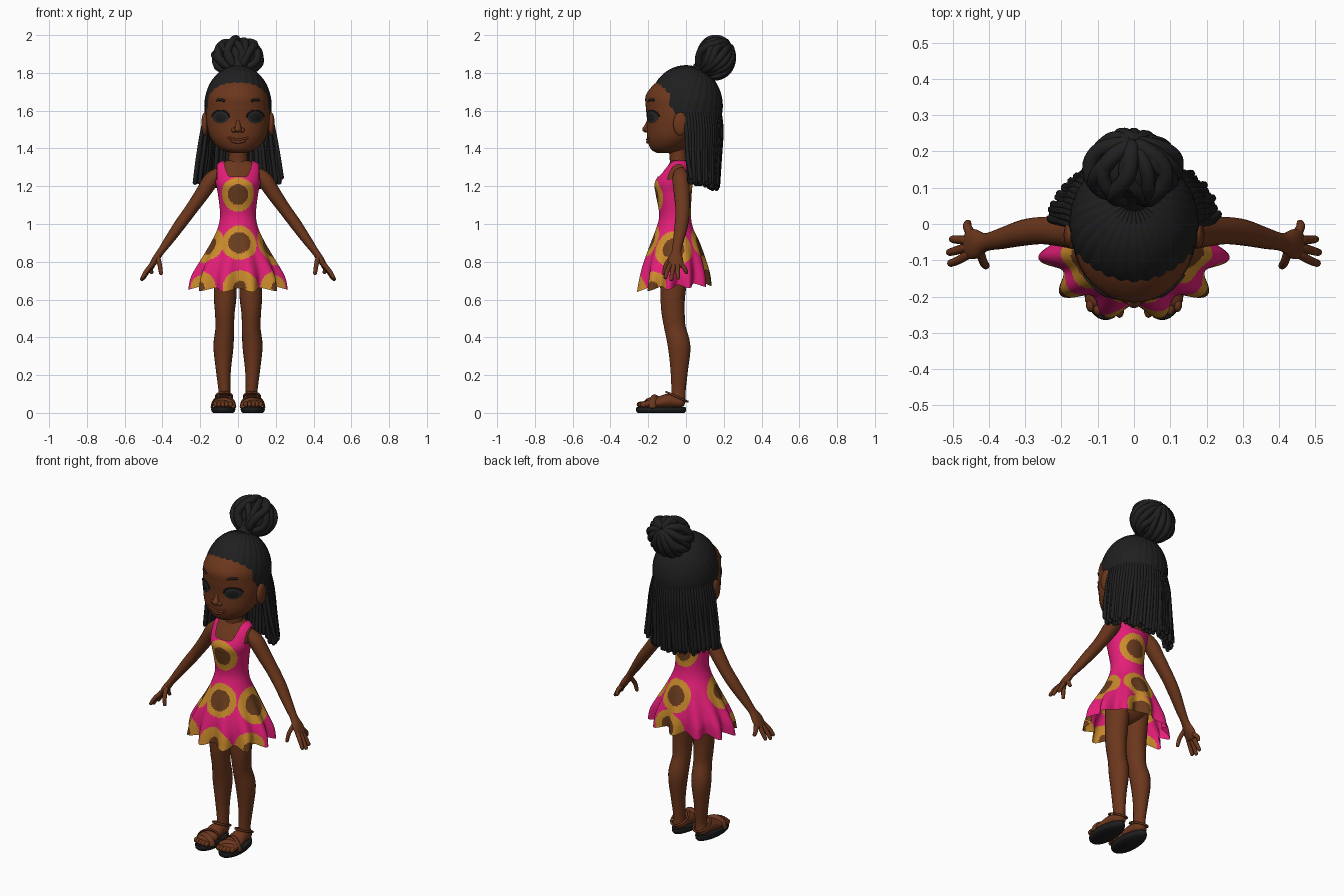
import bpy, bmesh, random
from math import sin, cos, pi, sqrt, radians
from mathutils import Vector, Matrix

random.seed(4)
if "Cube" in bpy.data.objects:
    bpy.data.objects.remove(bpy.data.objects["Cube"])


def material(name, rgb):
    m = bpy.data.materials.new(name)
    m.use_nodes = True
    m.diffuse_color = (*rgb, 1)
    bsdf = m.node_tree.nodes["Principled BSDF"]
    bsdf.inputs["Base Color"].default_value = (*rgb, 1)
    bsdf.inputs["Roughness"].default_value = 0.8
    return m


SKIN = material("brown skin", (0.15, 0.038, 0.012))
HAIR = material("black hair", (0.014, 0.014, 0.015))
PINK = material("hot pink", (0.78, 0.013, 0.19))
GOLD = material("golden yellow", (0.6, 0.26, 0.025))
DISC = material("flower brown", (0.14, 0.045, 0.012))
EYE = material("dark grey eye", (0.024, 0.022, 0.022))
LIP = material("lip brown", (0.15, 0.033, 0.013))
STRAP = material("sandal brown", (0.14, 0.038, 0.014))
SOLE = material("sole black", (0.012, 0.012, 0.013))


def finish(name, bm, *mats, angle=60):
    bmesh.ops.recalc_face_normals(bm, faces=bm.faces)
    me = bpy.data.meshes.new(name)
    bm.to_mesh(me)
    bm.free()
    for m in mats:
        me.materials.append(m)
    ob = bpy.data.objects.new(name, me)
    bpy.context.collection.objects.link(ob)
    bpy.ops.object.select_all(action='DESELECT')
    ob.select_set(True)
    bpy.context.view_layer.objects.active = ob
    bpy.ops.object.shade_smooth_by_angle(angle=radians(angle))


def spline(rows, n):
    """Catmull-Rom through rows of numbers."""
    rows = [Vector(r) for r in rows]
    out = []
    for i in range(len(rows) - 1):
        a, b, c, d = rows[max(i - 1, 0)], rows[i], rows[i + 1], rows[min(i + 2, len(rows) - 1)]
        for k in range(n):
            t = k / n
            out.append(b + (c - a) * (t / 2) + (a * 2 - b * 5 + c * 4 - d) * (t * t / 2)
                       + (b * 3 - a - c * 3 + d) * (t ** 3 / 2))
    return out + [rows[-1]]


def skin_rings(bm, rings, caps=True):
    vs = [[bm.verts.new(p) for p in r] for r in rings]
    n = len(vs[0])
    for r, q in zip(vs, vs[1:]):
        for i in range(n):
            bm.faces.new((r[i], r[(i + 1) % n], q[(i + 1) % n], q[i]))
    if caps:
        bm.faces.new(vs[0])
        bm.faces.new(vs[-1])


def tube(bm, rows, seg=10, n=4):
    """Round-ended tube; rows are x, y, z, width radius, depth radius."""
    rows = spline(rows, n)
    pts = [Vector(r[:3]) for r in rows]
    u, rings = None, []
    for i, p in enumerate(pts):
        t = (pts[min(i + 1, len(pts) - 1)] - pts[max(i - 1, 0)]).normalized()
        if u is None:
            u = t.cross(Vector((0, 1, 0)))
            u = Vector((1, 0, 0)) if u.length < 0.2 else u
        u = (u - t * u.dot(t)).normalized()
        v = u.cross(t)
        steps = [(0, 1)]
        if i == 0:
            steps = [(-0.9, 0.4), (-0.6, 0.8), (0, 1)]
        elif i == len(pts) - 1:
            steps = [(0, 1), (0.6, 0.8), (0.9, 0.4)]
        for off, k in steps:
            c = p + t * off * min(rows[i][3], rows[i][4])
            rings.append([c + u * (cos(2 * pi * j / seg) * rows[i][3] * k)
                          + v * (sin(2 * pi * j / seg) * rows[i][4] * k) for j in range(seg)])
    skin_rings(bm, rings)


def ellipsoid(bm, centre, radii, u=24, v=14):
    m = Matrix.Translation(centre) @ Matrix.Diagonal((*radii, 1))
    bmesh.ops.create_uvsphere(bm, u_segments=u, v_segments=v, radius=1, matrix=m)


def oval(row, a):
    """Point on a horizontal oval; row is z, half width, front y, back y."""
    z, rx, yf, yb = row
    return Vector((rx * cos(a), (yf + yb) / 2 + (yb - yf) / 2 * sin(a), z))


def loft(bm, rows, seg=48, n=5):
    skin_rings(bm, [[oval(r, 2 * pi * j / seg) for j in range(seg)] for r in spline(rows, n)])


# Head with nose and ears
HEAD = [(1.375, .03, -.15, -.06), (1.39, .08, -.18, -.02), (1.42, .12, -.197, .03),
        (1.47, .152, -.207, .08), (1.55, .167, -.206, .11), (1.62, .166, -.213, .13),
        (1.68, .158, -.213, .13), (1.735, .13, -.174, .11), (1.77, .1, -.125, .09), (1.81, .04, -.05, .04)]
bm = bmesh.new()
loft(bm, HEAD)
tube(bm, [(0, -.196, 1.545, .011, .012), (0, -.204, 1.52, .014, .015), (0, -.214, 1.502, .02, .018)], 14)
for s in (1, -1):
    ellipsoid(bm, (s * .02, -.205, 1.497), (.016, .014, .013))
    ellipsoid(bm, (s * .176, -.03, 1.53), (.018, .038, .062))
finish("head", bm, SKIN)


def face_y(x, z):
    for a, b in zip(HEAD, HEAD[1:]):
        if a[0] <= z <= b[0]:
            _, rx, yf, yb = Vector(a).lerp(Vector(b), (z - a[0]) / (b[0] - a[0]))
            return (yf + yb) / 2 - (yb - yf) / 2 * sqrt(max(0, 1 - (x / rx) ** 2))


def face_line(name, pts, r, mat, lift=.003):
    bm = bmesh.new()
    tube(bm, [(x, face_y(x, z) - lift, z, r, r) for x, z in pts], 8)
    finish(name, bm, mat)


# Eyes, lashes and brows lie on the face surface
for s, side in ((1, "left"), (-1, "right")):
    for part, size, lift, mat in (("eye", 1, .004, EYE), ("pupil", .65, .007, SOLE)):
        bm = bmesh.new()
        rings = []
        for k in (1, .75, .5, .25, .05):
            ring = []
            for j in range(28):
                x = s * .092 + .043 * size * k * cos(2 * pi * j / 28)
                z = 1.566 + .033 * size * k * sin(2 * pi * j / 28)
                ring.append((x, face_y(x, z) - lift - .004 * (1 - k * k), z))
            rings.append(ring)
        skin_rings(bm, rings)
        finish(f"{side}_{part}", bm, mat)
    arc = [(s * (.092 - .045 * cos(a)), 1.568 + .033 * sin(a)) for a in (0, .6, 1.2, 1.8, 2.4, 3)]
    face_line(f"{side}_lash", arc, .004, HAIR)
    face_line(f"{side}_brow", [(s * .074, 1.653), (s * .092, 1.659), (s * .11, 1.656)], .007, HAIR)
face_line("upper_lip", [(-.05, 1.456), (-.025, 1.449), (0, 1.447), (.025, 1.449), (.05, 1.456)], .006, LIP)
face_line("lower_lip", [(-.03, 1.44), (0, 1.434), (.03, 1.44)], .009, LIP)

# Combed hair cap: grooves run to the bun, cut along the hairline
bm = bmesh.new()
bmesh.ops.create_uvsphere(bm, u_segments=168, v_segments=40, radius=1)
to_bun = Vector((0, 0, 1)).rotation_difference(Vector((0, .35, .94))).to_matrix()
for v in bm.verts:
    a = Vector((v.co.x, v.co.y)).angle_signed(Vector((1, 0)), 0)
    p = to_bun @ (v.co * (.99 + .014 * abs(cos(14 * a))))
    v.co = (p.x * .178, p.y * .194, 1.625 + p.z * .215)
bmesh.ops.bisect_plane(bm, geom=bm.verts[:] + bm.edges[:] + bm.faces[:], plane_co=(0, -.175, 1.72),
                       plane_no=(0, 1.45, 1), clear_inner=True)
finish("hair_cap", bm, HAIR)

# Bun of loose looped strands
bm = bmesh.new()
ellipsoid(bm, (0, .155, 1.88), (.108, .085, .092))
tube(bm, [(0, .05, 1.79, .05, .04), (0, .085, 1.835, .045, .04), (0, .12, 1.87, .06, .05)], 16)
axis = Vector((0, -.75, -.66)).normalized()
e1 = Vector((1, 0, 0))
e2 = axis.cross(e1)
for i in range(18):
    phi = 2 * pi * (i + .5) / 18
    size, twist = random.uniform(.95, 1.04), random.uniform(-.35, .35)
    r = random.uniform(.018, .024)
    loop = []
    for k in range(8):
        t = .2 + 2.75 * k / 7
        f = phi + twist * sin(2 * t)
        p = (axis * cos(t) + (e1 * cos(f) + e2 * sin(f)) * sin(t)) * size
        loop.append((p.x * .12, .155 + p.y * .088, 1.879 + p.z * .097, r, r))
    tube(bm, loop, 10, 3)
finish("hair_bun", bm, HAIR)

# Hanging locs around the back of the head
bm = bmesh.new()
for count, inset in ((38, 0), (30, .022)):
    for i in range(count):
        a = -.04 + (pi + .08) * i / (count - 1)
        c, d, j = cos(a), sin(a), random.uniform(-.008, .008)
        r = .0115
        tube(bm, [((.16 - inset) * c, (.175 - inset) * d, 1.61, r, r),
                  ((.188 - inset) * c, .01 + (.178 - inset) * d, 1.5, r, r),
                  ((.206 - inset) * c + j, .015 + (.165 - inset) * d, 1.36, r, r),
                  ((.224 - inset) * c + j, .025 + (.145 - inset) * d + j, 1.2 + 2 * j + .03 * c * c, r, r)], 7, 4)
finish("hanging_locs", bm, HAIR)

# Neck, chest and hips
CHEST = [(1.06, .087, -.13, .02), (1.15, .099, -.152, .022), (1.21, .111, -.158, .027),
         (1.27, .116, -.125, .03), (1.31, .105, -.095, .02), (1.335, .06, -.08, .012)]
bm = bmesh.new()
loft(bm, CHEST)
tube(bm, [(0, -.035, 1.26, .065, .05), (0, -.04, 1.34, .05, .046), (0, -.045, 1.43, .052, .05)], 20)
ellipsoid(bm, (0, -.06, .79), (.13, .1, .1))
finish("body", bm, SKIN)

# Flared dress with flowers assigned by distance
DRESS = [(.65, .24, -.245, .115), (.72, .232, -.238, .113), (.8, .195, -.222, .098), (.9, .142, -.188, .07),
         (.98, .107, -.157, .037), (1.05, .095, -.142, .026)]
DRESS += [(z + .006, rx + .007, yf - .008, yb + .008) for z, rx, yf, yb in CHEST[1:]]


def dress_point(row, a):
    p = oval(row, a)
    k = max(0, min(1, (.98 - row[0]) / .33)) ** 1.3
    wave = -cos(11 * (a + pi / 2))
    lift = k * (.015 * (1 + sin(a)) - .01 * wave)
    return Vector((p.x * (1 + .11 * k * wave), -.06 + (p.y + .06) * (1 + .12 * k * wave), p.z + lift))


# Each flower: compass angle, height, ring radius, disc radius
rows = spline(DRESS, 12)
flowers = [(270, 1.155, .092, .055), (85, 1.13, .092, .055), (273, .9, .096, .06), (83, .88, .096, .058),
           (199, .875, .096, .048), (357, .87, .104, .06), (273, .635, .096, .04),
           (80, .675, .092, .055), (217, .665, .09, .035), (323, .665, .09, .035)]
centres = [(dress_point(min(rows, key=lambda r: abs(r[0] - z)), radians(a)), ring, disc)
           for a, z, ring, disc in flowers]
bm = bmesh.new()
skin_rings(bm, [[dress_point(r, 2 * pi * j / 264) for j in range(264)] for r in rows], caps=False)
gone = []
for f in bm.faces:
    c = f.calc_center_median()
    for q, ring, disc in centres:
        d = (c - q).length
        f.material_index = max(f.material_index, 2 if d < disc else 1 if d < ring else 0)
    if c.z > 1.25 + .1 * (abs(c.x) / .075) ** 7 or (abs(c.x) > .111 and c.z > 1.235):
        gone.append(f)
bmesh.ops.delete(bm, geom=gone, context='FACES')
finish("dress", bm, PINK, GOLD, DISC)

# Limbs, hands and sandals, one set per side
ARM = [(.085, -.03, 1.28, .028, .032), (.14, -.028, 1.235, .042, .044), (.19, -.022, 1.16, .038, .042),
       (.25, -.018, 1.075, .033, .038), (.305, -.024, 1.0, .031, .036), (.365, -.04, .915, .025, .029),
       (.408, -.05, .855, .019, .025), (.435, -.055, .815, .019, .04), (.457, -.055, .78, .015, .042)]
FINGERS = [[(.455, -.083, .785), (.485, -.1, .75), (.505, -.108, .717)],
           [(.46, -.065, .78), (.49, -.073, .74), (.508, -.078, .708)],
           [(.46, -.045, .78), (.485, -.043, .74), (.5, -.042, .715)],
           [(.45, -.025, .785), (.46, -.008, .765), (.458, .002, .745)],
           [(.425, -.075, .825), (.415, -.105, .785), (.408, -.115, .74)]]
LEG = [(.066, -.06, .8, .062, .08), (.068, -.07, .62, .06, .066), (.07, -.068, .53, .052, .062),
       (.07, -.058, .45, .049, .057), (.077, -.036, .35, .053, .06), (.077, -.036, .22, .039, .046),
       (.072, -.04, .11, .031, .038), (.074, -.043, .06, .036, .042)]
FOOT = [(.075, -.035, .056, .038, .03), (.076, -.09, .064, .045, .038), (.078, -.15, .053, .053, .03),
        (.08, -.215, .045, .055, .02)]
for s, side in ((1, "left"), (-1, "right")):
    def flip(rows):
        return [(s * r[0], *r[1:]) for r in rows]
    bm = bmesh.new()
    tube(bm, flip(ARM), 18)
    for f in FINGERS:
        tube(bm, flip([(*p, .0135 - .0015 * k, .0135 - .0015 * k) for k, p in enumerate(f)]), 8)
    finish(f"{side}_arm", bm, SKIN)

    bm = bmesh.new()
    tube(bm, flip(LEG), 22)
    tube(bm, flip(FOOT), 16)
    for k in range(5):
        ellipsoid(bm, (s * (.04 + .02 * k), -.24 + .002 * (k - 1) ** 2, .044), (.013, .021, .016), 10, 8)
    finish(f"{side}_leg", bm, SKIN)

    # Sole with a rounded bottom edge
    bm = bmesh.new()
    rings = []
    for z, inset in ((0, .01), (.008, .002), (.02, 0), (.032, .003)):
        ring = []
        for j in range(40):
            a = 2 * pi * j / 40
            ring.append((s * .078 + (.064 - inset) * cos(a) * (1 - .12 * sin(a)),
                         -.132 + (.133 - inset) * sin(a), z))
        rings.append(ring)
    skin_rings(bm, rings)
    finish(f"{side}_sole", bm, SOLE, angle=50)

    bm = bmesh.new()
    for y, top, slant in ((-.195, .074, .02), (-.16, .09, -.02)):
        band = []
        for k in range(7):
            a = pi * k / 6
            band.append((s * (.079 + .06 * cos(a)), y + slant * cos(a), .03 + (top - .03) * sin(a), .006, .016))
        tube(bm, band, 8)
    tube(bm, flip([(.074 + .043 * cos(a), -.048 + .056 * sin(a), .085 - .025 * sin(a), .006, .006)
                   for a in [2 * pi * k / 12 for k in range(13)]]), 8)
    finish(f"{side}_sandal_straps", bm, STRAP)
